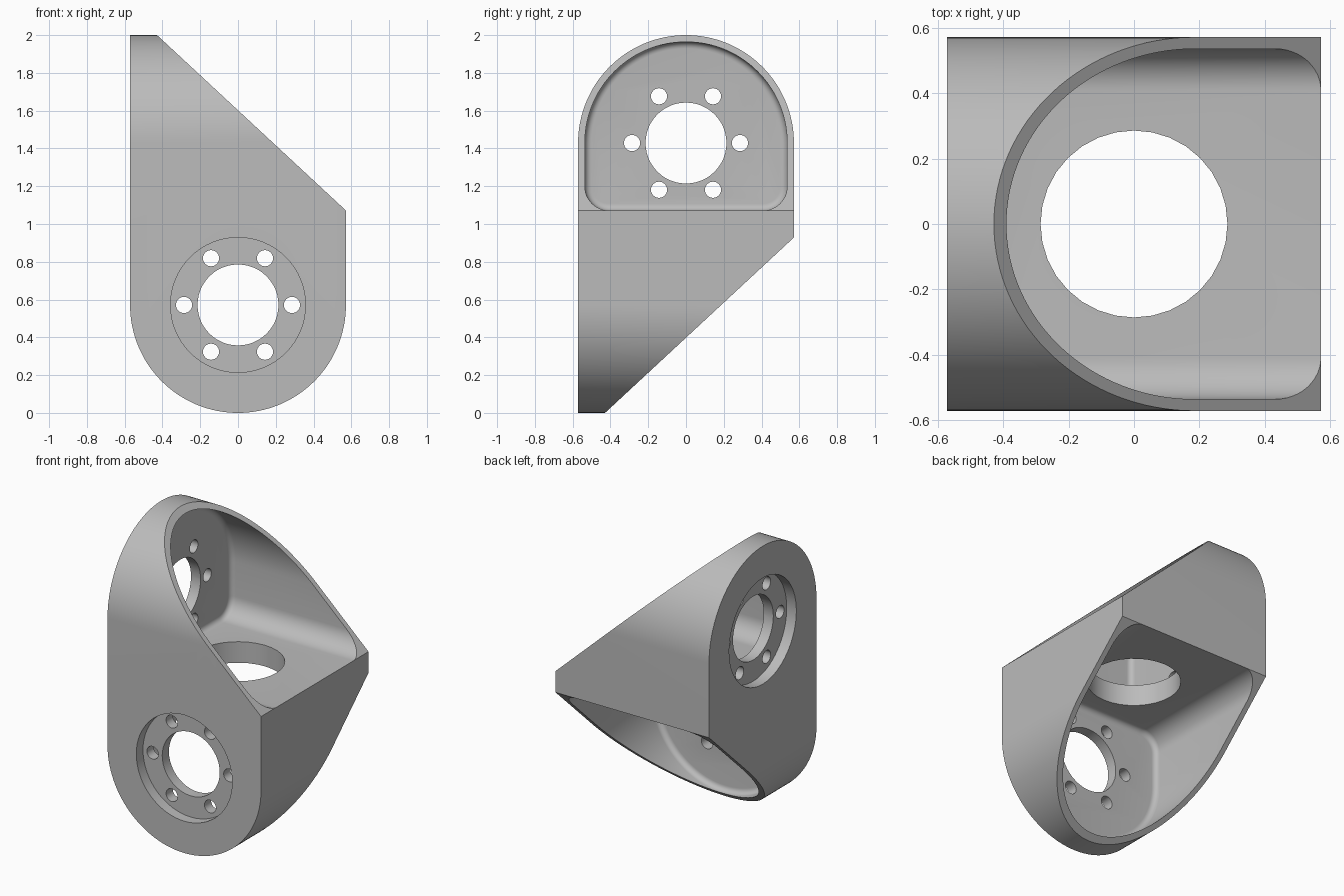
import bpy, bmesh
from math import sin, cos, pi
from mathutils import Matrix, Vector

cube = bpy.data.objects.get("Cube")
if cube:
    bpy.data.objects.remove(cube, do_unlink=True)

U = 1 / 7            # module: body is 8 wide and 14 tall
HALF = 4 * U         # half width and dome radius
AXIS_Z = 10 * U      # height of the upper bore axis
PLATE = -HALF + U    # inner face of the mounting plate
MID = 1.0            # plane where the two halves meet
FLOOR = MID + U / 2

grey = bpy.data.materials.new("grey_plastic")
grey.use_nodes = True
grey.diffuse_color = (0.5, 0.5, 0.5, 1)
grey.node_tree.nodes["Principled BSDF"].inputs["Base Color"].default_value = (0.5, 0.5, 0.5, 1)


def arch(radius, bottom, corner, inset=0.0):
    """Domed (y, z) outline with optional rounded lower corners."""
    r, b, c = radius - inset, bottom + inset, corner - inset
    pts = [(r * cos(pi * i / 64), AXIS_Z + r * sin(pi * i / 64)) for i in range(65)]
    if corner <= 0:
        return pts + [(-r, b), (r, b)]
    for start, side in ((pi, -1), (1.5 * pi, 1)):
        for i in range(13):
            a = start + pi / 2 * i / 12
            pts.append((side * (r - c) + c * cos(a), b + c + c * sin(a)))
    return pts


def loft(bm, rings):
    """Closed solid through a list of (x, outline) sections."""
    loops = [[bm.verts.new((x, y, z)) for y, z in pts] for x, pts in rings]
    n = len(loops[0])
    for a, b in zip(loops, loops[1:]):
        for i in range(n):
            j = (i + 1) % n
            bm.faces.new((a[i], a[j], b[j], b[i]))
    bm.faces.new(loops[0][::-1])
    bm.faces.new(loops[-1])
    bmesh.ops.recalc_face_normals(bm, faces=bm.faces[:])


def drill(bm, center, radius, length, along_x=True, sides=48):
    turn = Matrix.Rotation(pi / 2, 4, 'Y') if along_x else Matrix()
    bmesh.ops.create_cone(bm, cap_ends=True, segments=sides, radius1=radius, radius2=radius,
                          depth=length, matrix=Matrix.Translation(center) @ turn)


def make(name, bm):
    mesh = bpy.data.meshes.new(name)
    bm.to_mesh(mesh)
    bm.free()
    obj = bpy.data.objects.new(name, mesh)
    bpy.context.collection.objects.link(obj)
    return obj


# Upper half: domed prism with a sloping cut
bm = bmesh.new()
outer = arch(HALF, MID, 0)
loft(bm, [(-HALF, outer), (HALF, outer)])
top, low = Vector((PLATE, 0, 2)), Vector((HALF, 0, FLOOR))
normal = Vector((top.z - low.z, 0, low.x - top.x))
cut = bmesh.ops.bisect_plane(bm, geom=bm.verts[:] + bm.edges[:] + bm.faces[:], dist=1e-6,
                             plane_co=low, plane_no=normal, clear_outer=True)
bmesh.ops.holes_fill(bm, edges=[e for e in bm.edges if e.is_boundary])
bmesh.ops.recalc_face_normals(bm, faces=bm.faces[:])
body = make("corner_bracket", bm)
body.data.materials.append(grey)

# Pocket cutter with filleted inner rim
bm = bmesh.new()
fillet = U / 4
rings = []
for k in range(7):
    a = pi / 2 * k / 6
    rings.append((PLATE + fillet * (1 - sin(a)),
                  arch(HALF - U / 4, FLOOR - 0.0005, 0.9 * U, fillet * (1 - cos(a)))))
rings = rings[::-1]
rings = [(x, arch(HALF - U / 4, FLOOR - 0.0005, 0.9 * U, fillet * (1 - sin(pi / 2 * k / 6))))
         for k, x in enumerate(PLATE + fillet * (1 - cos(pi / 2 * k / 6)) for k in range(7))]
rings.append((1.0, rings[-1][1]))
loft(bm, rings)
cutters = [make("pocket_cutter", bm)]

# Recess on the outside of the plate
bm = bmesh.new()
drill(bm, (-HALF, 0, AXIS_Z), 2.5 * U, U, sides=64)
cutters.append(make("recess_cutter", bm))

# Main bore, six bolt holes and the floor opening
bm = bmesh.new()
drill(bm, (-HALF, 0, AXIS_Z), 1.5 * U, 3 * U)
for i in range(6):
    a = i * pi / 3
    drill(bm, (-HALF, 2 * U * cos(a), AXIS_Z + 2 * U * sin(a)), 0.3 * U, 3 * U, sides=24)
drill(bm, (0, 0, MID), 2 * U, 2 * U, along_x=False, sides=32)
cutters.append(make("hole_cutter", bm))

for c in cutters:
    c.hide_render = True
    mod = body.modifiers.new(c.name, 'BOOLEAN')
    mod.operation, mod.solver, mod.object = 'DIFFERENCE', 'EXACT', c
graph = bpy.context.evaluated_depsgraph_get()
carved = bpy.data.meshes.new_from_object(body.evaluated_get(graph))
body.modifiers.clear()
body.data = carved
for c in cutters:
    bpy.data.objects.remove(c, do_unlink=True)

# Lower half: the same part turned over, so its plate faces the front
bm = bmesh.new()
bm.from_mesh(carved)
seam = [f for f in bm.faces if all(abs(v.co.z - MID) < 1e-4 for v in f.verts)]
bmesh.ops.delete(bm, geom=seam, context='FACES')
copy = bmesh.ops.duplicate(bm, geom=bm.verts[:] + bm.edges[:] + bm.faces[:])
for v in copy["geom"]:
    if isinstance(v, bmesh.types.BMVert):
        v.co = (v.co.y, v.co.x, 2 * MID - v.co.z)
bmesh.ops.remove_doubles(bm, verts=bm.verts[:], dist=1e-4)
# Merge the flat side walls across the seam
flat = [e for e in bm.edges if len(e.link_faces) == 2
        and all(abs(v.co.z - MID) < 1e-4 for v in e.verts)]
bmesh.ops.dissolve_edges(bm, edges=flat, use_verts=False)
bmesh.ops.recalc_face_normals(bm, faces=bm.faces[:])
bm.to_mesh(carved)
bm.free()

bpy.ops.object.select_all(action='DESELECT')
body.select_set(True)
bpy.context.view_layer.objects.active = body
bpy.ops.object.shade_smooth_by_angle(angle=0.5)
